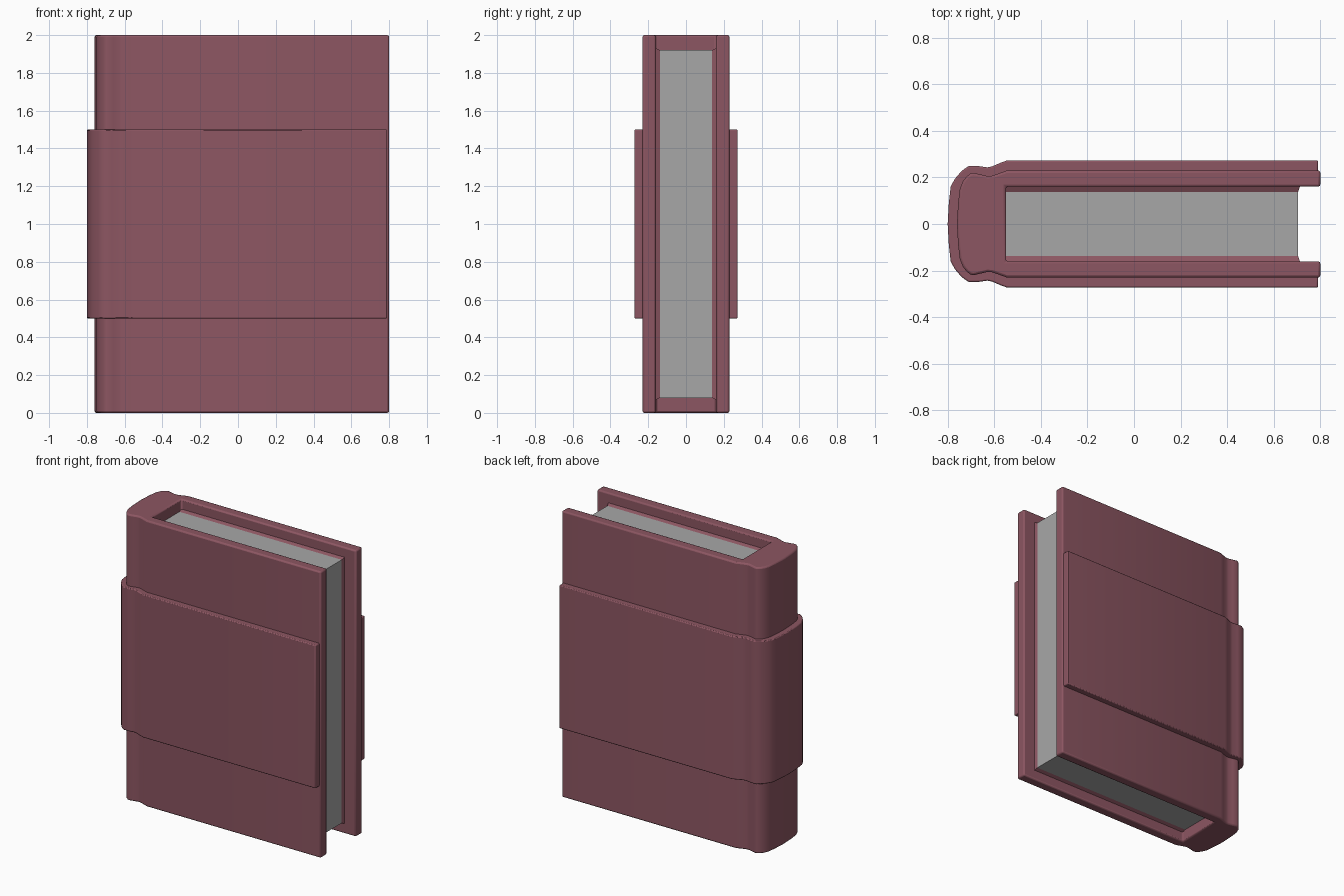
import bpy, bmesh, math

if "Cube" in bpy.data.objects:
    bpy.data.objects.remove(bpy.data.objects["Cube"])


def material(name, r, g, b):
    mat = bpy.data.materials.new(name)
    mat.diffuse_color = (r, g, b, 1)
    mat.use_nodes = True
    mat.node_tree.nodes["Principled BSDF"].inputs["Base Color"].default_value = mat.diffuse_color
    return mat


leather = material("leather", 0.265, 0.093, 0.122)
paper = material("paper", 0.39, 0.39, 0.39)


def finish(name, bm, mat, bevel=0):
    bmesh.ops.recalc_face_normals(bm, faces=bm.faces)
    me = bpy.data.meshes.new(name)
    bm.to_mesh(me)
    bm.free()
    ob = bpy.data.objects.new(name, me)
    bpy.context.collection.objects.link(ob)
    me.materials.append(mat)
    if bevel:
        mod = ob.modifiers.new("edge_softening", 'BEVEL')
        mod.width, mod.segments = bevel, 2
        mod.limit_method, mod.angle_limit = 'ANGLE', math.radians(60)
    bpy.ops.object.select_all(action='DESELECT')
    ob.select_set(True)
    bpy.context.view_layer.objects.active = ob
    bpy.ops.object.shade_smooth_by_angle(angle=math.radians(50))
    return ob


def mirrored(half):
    """Half outline (y > 0, ending on y = 0) continued to the other side."""
    return half + [(x, -y) for x, y in reversed(half[:-1])]


def extrude_profile(name, pts, z0, z1, bevel):
    bm = bmesh.new()
    face = bm.faces.new([bm.verts.new((x, y, z0)) for x, y in pts])
    top = bmesh.ops.extrude_face_region(bm, geom=[face])["geom"]
    verts = [v for v in top if isinstance(v, bmesh.types.BMVert)]
    bmesh.ops.translate(bm, verts=verts, vec=(0, 0, z1 - z0))
    return finish(name, bm, leather, bevel)


def box(bm, lo, hi):
    verts = bmesh.ops.create_cube(bm, size=1)["verts"]
    for v in verts:
        v.co = [lo[i] if v.co[i] < 0 else hi[i] for i in range(3)]
    return verts


# Cover: C-shaped section with hinge groove and rounded spine
cover_half = [(0.80, 0.23), (-0.545, 0.23), (-0.575, 0.219), (-0.61, 0.207),
              (-0.63, 0.206), (-0.66, 0.213), (-0.69, 0.22), (-0.702, 0.217),
              (-0.718, 0.205), (-0.735, 0.183), (-0.748, 0.15), (-0.755, 0.09),
              (-0.76, 0)]
pocket_half = [(0.80, 0.16), (-0.55, 0.16)]
cover = mirrored(cover_half) + [(x, -y) for x, y in pocket_half] + pocket_half[::-1]
extrude_profile("cover", cover, 0, 2, 0.01)

# Raised band wrapped around the cover
band_half = [(0.79, 0.273), (-0.545, 0.273), (-0.575, 0.262), (-0.61, 0.247),
             (-0.63, 0.243), (-0.67, 0.249), (-0.71, 0.249), (-0.74, 0.228),
             (-0.77, 0.193), (-0.787, 0.16), (-0.795, 0.09), (-0.80, 0)]
inner_half = [(min(x + 0.01, 0.79), y - 0.01 if y else 0) for x, y in cover_half]
extrude_profile("band", mirrored(band_half) + mirrored(inner_half)[::-1], 0.5, 1.5, 0.006)

# Page block
bm = bmesh.new()
box(bm, (-0.56, -0.145, 0.08), (0.705, 0.145, 1.92))
finish("pages", bm, paper)

# Sloped endpaper fillets between pages and boards
bm = bmesh.new()
for s in (1, -1):
    for v in box(bm, (-0.55, 0.138, 0.08), (0.705, 0.162, 1.92)):
        if v.co.y > 0.15:
            v.co.z += 0.012 if v.co.z > 1 else -0.012
            v.co.x += 0.008 if v.co.x > 0 else 0
        v.co.y *= s
finish("endpapers", bm, leather)
